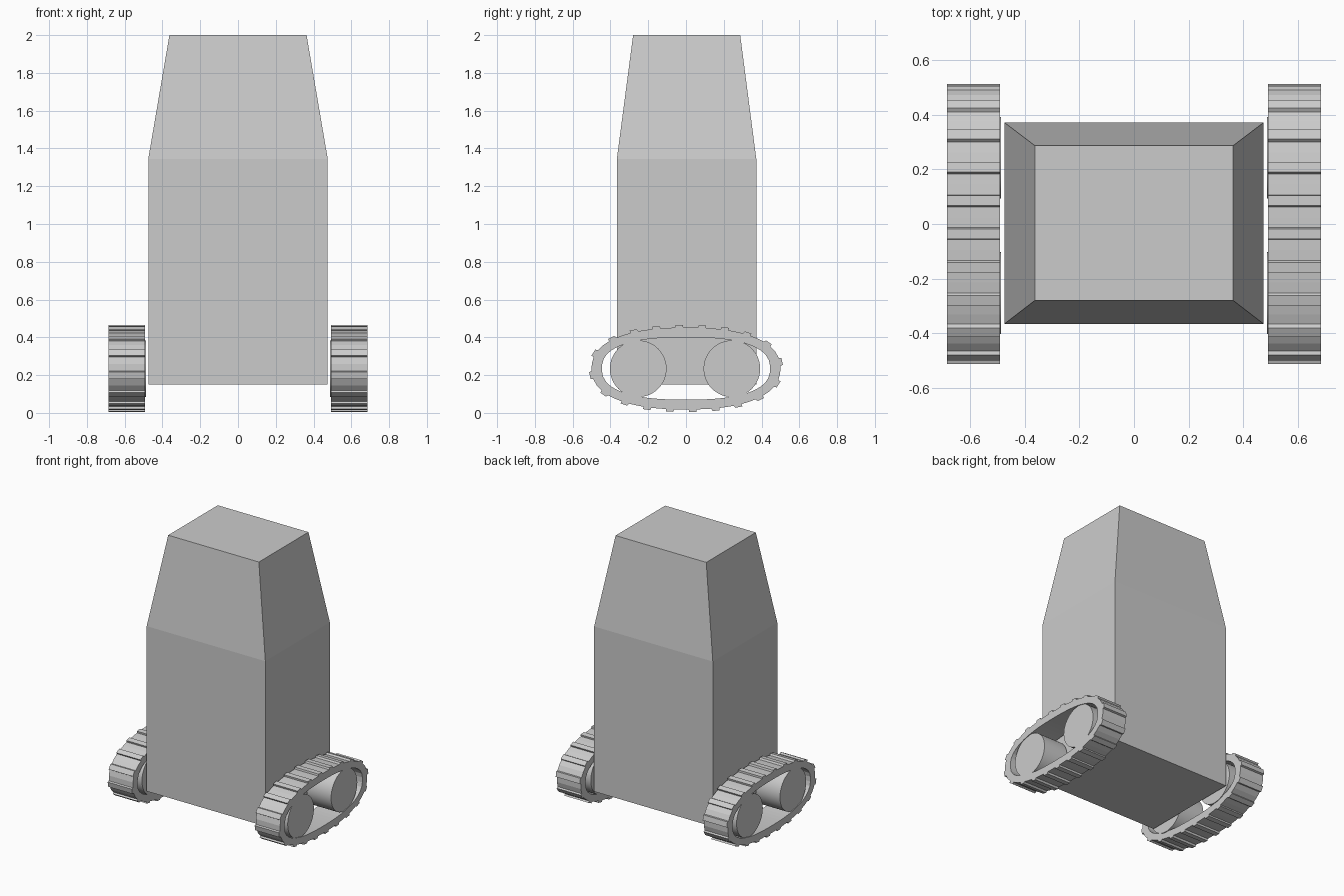
import bpy, bmesh, math

if "Cube" in bpy.data.objects:
    bpy.data.objects.remove(bpy.data.objects["Cube"])

grey = bpy.data.materials.new("light grey")
grey.diffuse_color = (0.6, 0.6, 0.6, 1)
grey.use_nodes = True
grey.node_tree.nodes["Principled BSDF"].inputs["Base Color"].default_value = grey.diffuse_color
AXLE_Z = 0.235


def add_object(name, bm):
    bmesh.ops.recalc_face_normals(bm, faces=bm.faces)
    mesh = bpy.data.meshes.new(name)
    bm.to_mesh(mesh)
    bm.free()
    mesh.materials.append(grey)
    obj = bpy.data.objects.new(name, mesh)
    bpy.context.collection.objects.link(obj)
    return obj


def oval(t, a, b, n):
    """Point on a rounded oval in the y-z plane."""
    c, s = math.cos(t), math.sin(t)
    return (math.copysign(a * abs(c) ** (2 / n), c),
            math.copysign(b * abs(s) ** (2 / n), s))


def even_angles(a, b, n, fractions):
    """Oval parameters at the given fractions of the perimeter."""
    steps = 4000
    pts = [oval(2 * math.pi * i / steps, a, b, n) for i in range(steps + 1)]
    run = [0.0]
    for p, q in zip(pts, pts[1:]):
        run.append(run[-1] + math.dist(p, q))
    out, i = [], 0
    for f in fractions:
        while run[i + 1] < f * run[-1]:
            i += 1
        out.append(2 * math.pi * i / steps)
    return out


# body: straight box with a tapered upper part
bm = bmesh.new()
rings = []
for z, hx, y0, y1 in ((0.15, 0.475, -0.366, 0.372),
                      (1.345, 0.475, -0.366, 0.372),
                      (2.0, 0.363, -0.28, 0.287)):
    rings.append([bm.verts.new(p) for p in
                  ((-hx, y0, z), (hx, y0, z), (hx, y1, z), (-hx, y1, z))])
for low, high in zip(rings, rings[1:]):
    for i in range(4):
        j = (i + 1) % 4
        bm.faces.new((low[i], low[j], high[j], high[i]))
bm.faces.new(rings[0])
bm.faces.new(rings[-1])
add_object("body", bm)

# tracks: oval belts with raised tread bars
TREADS, PHASE = 20, 0.12
stations = []
for k in range(TREADS):
    for offset, lift in ((0, 0), (0.03, 0.013), (0.33, 0.013), (0.36, 0), (0.68, 0)):
        stations.append(((k + PHASE + offset) / TREADS, lift))
angles = even_angles(0.5, 0.217, 2.35, [s[0] for s in stations])

for side, x0, x1 in (("left", -0.685, -0.492), ("right", 0.492, 0.685)):
    bm = bmesh.new()
    loops = []
    for t, (_, lift) in zip(angles, stations):
        oy, oz = oval(t, 0.5 + lift, 0.217 + lift, 2.35)
        iy, iz = oval(t, 0.445, 0.165, 2.5)
        loops.append([bm.verts.new((x, y, z + AXLE_Z)) for x, y, z in
                      ((x0, oy, oz), (x1, oy, oz), (x1, iy, iz), (x0, iy, iz))])
    for i, cur in enumerate(loops):
        nxt = loops[(i + 1) % len(loops)]
        for k in range(4):
            m = (k + 1) % 4
            bm.faces.new((cur[k], cur[m], nxt[m], nxt[k]))
    add_object(side + "_track", bm)

    # wheels inside each belt
    for place, y in (("front", -0.253), ("back", 0.243)):
        bpy.ops.mesh.primitive_cylinder_add(
            vertices=48, radius=0.15, depth=0.193,
            location=(math.copysign(0.5835, x0), y, AXLE_Z - 0.001),
            rotation=(0, math.pi / 2, 0))
        wheel = bpy.context.object
        wheel.name = f"{side}_{place}_wheel"
        wheel.data.materials.append(grey)
        bpy.ops.object.shade_smooth_by_angle()
